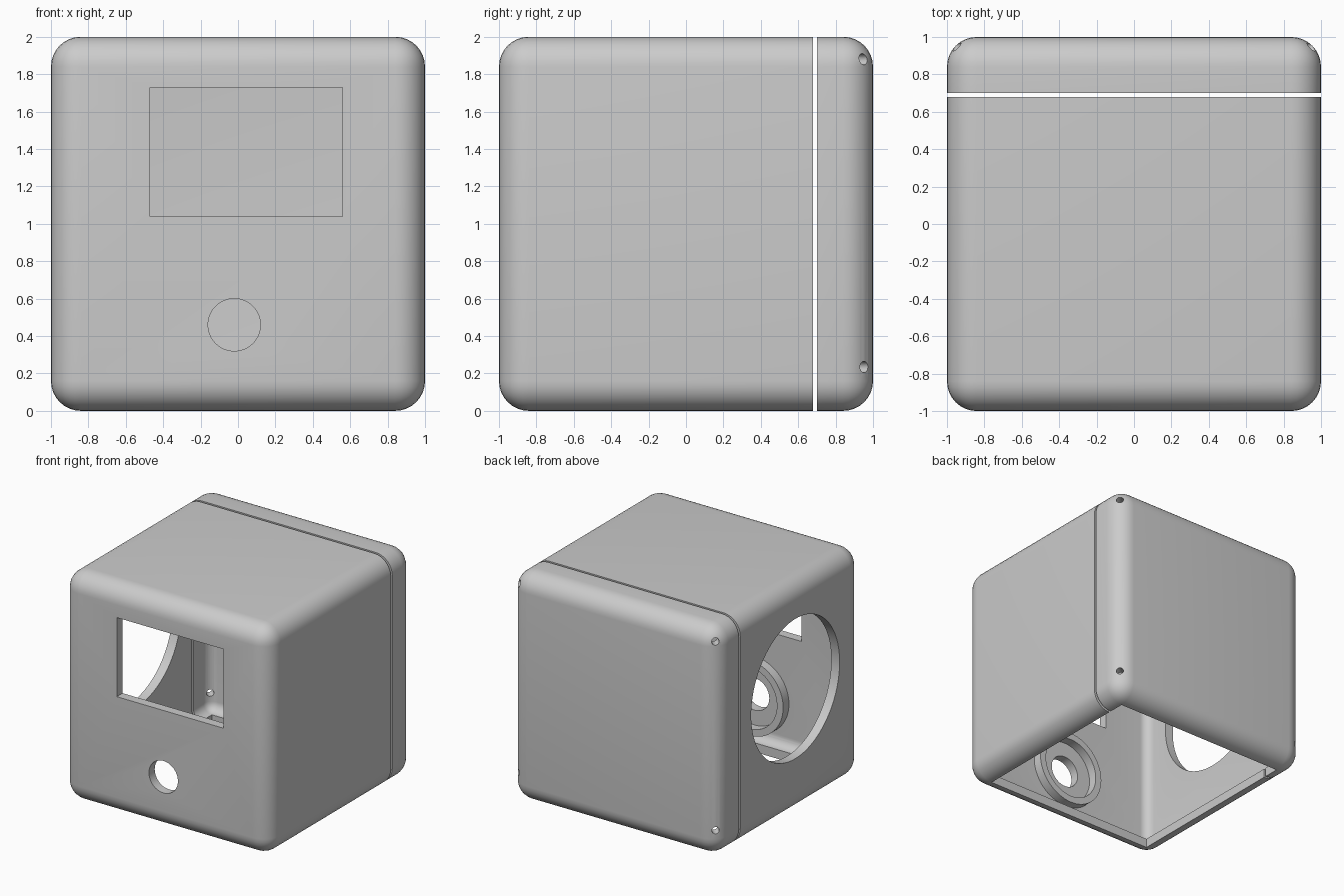
import bpy
import math
from mathutils import Vector

old = bpy.data.objects.get("Cube")
if old:
    bpy.data.objects.remove(old)

RADIUS = 0.16   # outer edge rounding
WALL = 0.08     # wall thickness
FLAT = 1 - RADIUS

grey = bpy.data.materials.new("light_grey")
grey.use_nodes = True
grey.diffuse_color = (0.6, 0.6, 0.6, 1)
grey.node_tree.nodes["Principled BSDF"].inputs["Base Color"].default_value = (0.6, 0.6, 0.6, 1)


def apply_modifiers(obj):
    bpy.context.view_layer.objects.active = obj
    for mod in list(obj.modifiers):
        bpy.ops.object.modifier_apply(modifier=mod.name)


def box(name, low, high, rounding=0, segments=8):
    low, high = Vector(low), Vector(high)
    bpy.ops.mesh.primitive_cube_add(size=1, location=(low + high) / 2)
    obj = bpy.context.object
    obj.name = name
    obj.scale = high - low
    bpy.ops.object.transform_apply(location=True, rotation=True, scale=True)
    if rounding:
        bevel = obj.modifiers.new("rounding", 'BEVEL')
        bevel.width = rounding
        bevel.segments = segments
        apply_modifiers(obj)
    return obj


def cylinder(name, start, end, radius, sides=64):
    start, end = Vector(start), Vector(end)
    axis = end - start
    bpy.ops.mesh.primitive_cylinder_add(vertices=sides, radius=radius, depth=axis.length,
                                        location=(start + end) / 2)
    obj = bpy.context.object
    obj.name = name
    obj.rotation_euler = axis.to_track_quat('Z', 'Y').to_euler()
    bpy.ops.object.transform_apply(location=True, rotation=True, scale=True)
    return obj


def combine(obj, tool, operation='DIFFERENCE'):
    mod = obj.modifiers.new("cut", 'BOOLEAN')
    mod.operation = operation
    mod.solver = 'EXACT'
    mod.object = tool
    apply_modifiers(obj)
    bpy.data.objects.remove(tool)


def rounded_shell(name):
    # Rounded hollow cube with the flat of the underside left open
    shell = box(name, (-1, -1, 0), (1, 1, 2), RADIUS)
    inner = 1 - WALL
    combine(shell, box("cavity", (-inner, -inner, WALL), (inner, inner, 2 - WALL), RADIUS - WALL))
    combine(shell, box("underside_opening", (-FLAT, -FLAT, -0.5), (FLAT, FLAT, 0.5)))
    return shell


def finish(obj):
    obj.data.materials.clear()
    obj.data.materials.append(grey)
    bpy.ops.object.select_all(action='DESELECT')
    obj.select_set(True)
    bpy.context.view_layer.objects.active = obj
    bpy.ops.object.shade_smooth_by_angle(angle=math.radians(30))


# Main housing, open at the back
housing = rounded_shell("housing")
combine(housing, box("back_trim", (-2, 0.68, -1), (2, 2, 3)))

# Short collar inside the front wall around the round front hole
dial_x, dial_z = -0.02, 0.46
collar = cylinder("collar", (dial_x, -0.95, dial_z), (dial_x, -0.84, dial_z), 0.33)
combine(housing, collar, 'UNION')
combine(housing, cylinder("collar_bore", (dial_x, -0.92, dial_z), (dial_x, -0.5, dial_z), 0.27))
combine(housing, cylinder("front_hole", (dial_x, -1.2, dial_z), (dial_x, -0.6, dial_z), 0.14))

# Rectangular front window and large round side opening
combine(housing, box("front_window", (-0.47, -1.2, 1.04), (0.56, -0.8, 1.73)))
combine(housing, cylinder("side_opening", (-1.2, -0.08, 1.09), (-0.8, -0.08, 1.09), 0.61, 96))
finish(housing)

# Back cover, separated from the housing by a narrow gap
cover = rounded_shell("back_cover")
combine(cover, box("front_trim", (-2, -2, -1), (2, 0.70, 3)))

# Diagonal screw holes through the upright back edges
for side in (-1, 1):
    for height in (0.235, 1.88):
        combine(cover, cylinder("screw_hole", (side * 0.85, 0.85, height),
                                (side * 1.1, 1.1, height), 0.03, 24))
finish(cover)
